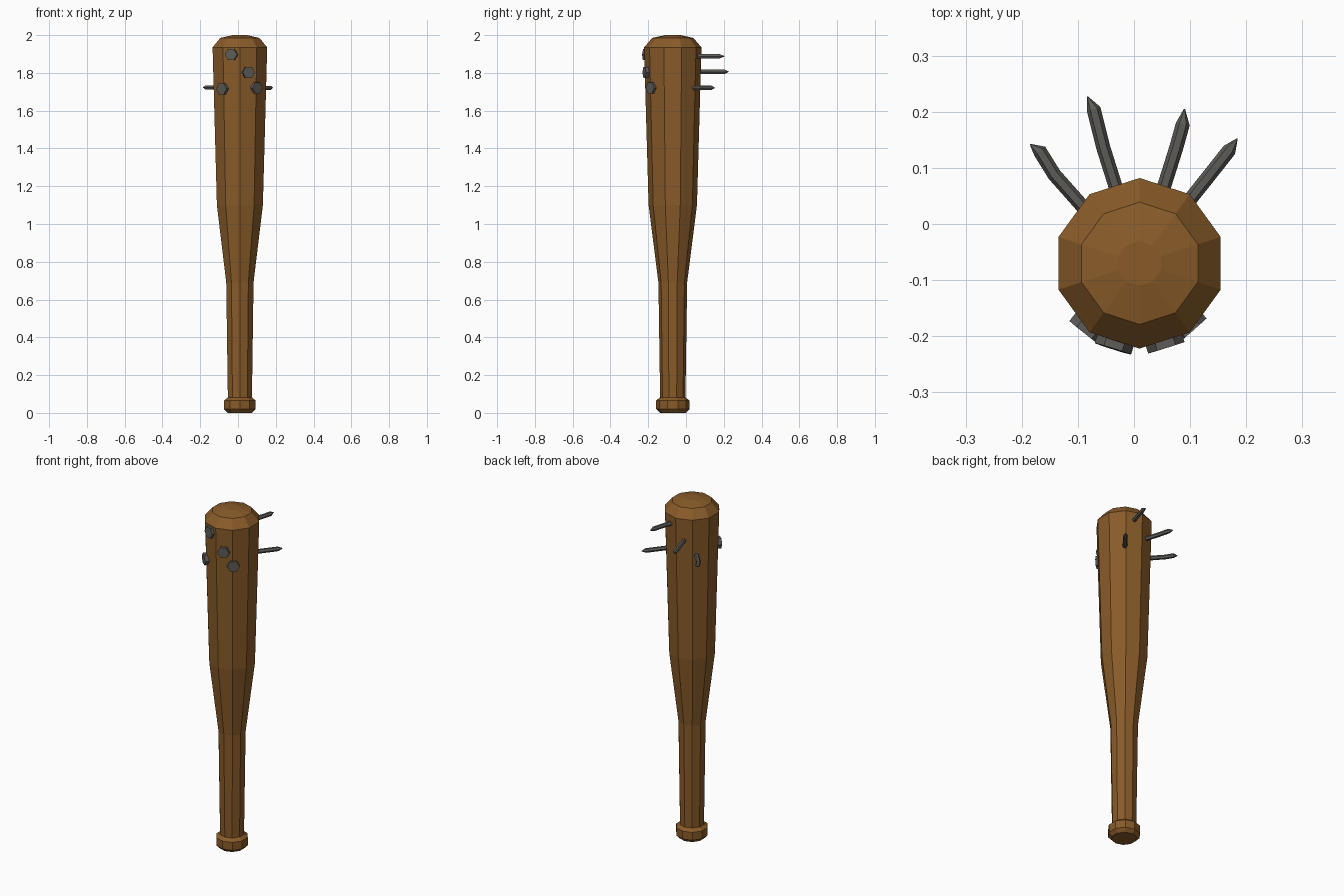
import bpy, bmesh, math
from mathutils import Vector

if "Cube" in bpy.data.objects:
    bpy.data.objects.remove(bpy.data.objects["Cube"])

CX, CY = 0.01, -0.07


def material(name, rgb):
    m = bpy.data.materials.new(name)
    m.diffuse_color = (*rgb, 1)
    m.use_nodes = True
    m.node_tree.nodes["Principled BSDF"].inputs["Base Color"].default_value = m.diffuse_color
    return m


wood = material("wood", (0.25, 0.105, 0.022))
iron = material("iron", (0.11, 0.105, 0.095))


def loft(name, stations, sides, mat):
    """Skin polygon rings; each station is (centre, axis, radius)."""
    bm = bmesh.new()
    rings = []
    for c, axis, r in stations:
        t = Vector(axis).normalized()
        if abs(t.z) > 0.9:
            u = Vector((0, 1, 0))
        else:
            u = t.cross(Vector((0, 0, 1))).normalized()
        v = t.cross(u)
        ring = []
        for i in range(sides):
            a = 2 * math.pi * i / sides
            ring.append(bm.verts.new(Vector(c) + r * (u * math.cos(a) + v * math.sin(a))))
        rings.append(ring)
    for lo, hi in zip(rings, rings[1:]):
        for i in range(sides):
            j = (i + 1) % sides
            bm.faces.new((lo[i], lo[j], hi[j], hi[i]))
    bm.faces.new(rings[0][::-1])
    bm.faces.new(rings[-1])
    bmesh.ops.recalc_face_normals(bm, faces=bm.faces)
    me = bpy.data.meshes.new(name)
    bm.to_mesh(me)
    bm.free()
    me.materials.append(mat)
    ob = bpy.data.objects.new(name, me)
    bpy.context.collection.objects.link(ob)
    return ob


# Ten-sided wooden bat: knob, handle, taper, barrel and domed end (radius, z)
profile = [(0.068, 0.0), (0.088, 0.02), (0.088, 0.066), (0.067, 0.082),
           (0.076, 0.69), (0.128, 1.10), (0.152, 1.935), (0.109, 1.985), (0.04, 2.0)]
loft("bat", [((CX, CY, z), (0, 0, 1), r) for r, z in profile], 10, wood)

# Nails driven through the barrel: head, exit point, bend, shoulder, tip (x, y), heights
nails = [
    ((-0.035, -0.214), (0.053, 0.065), (0.075, 0.135), (0.087, 0.178), (0.090, 0.205), 1.897, 1.888),
    ((0.055, -0.212), (-0.033, 0.067), (-0.055, 0.137), (-0.072, 0.205), (-0.083, 0.227), 1.802, 1.806),
    ((0.098, -0.184), (-0.095, 0.035), (-0.142, 0.088), (-0.168, 0.130), (-0.185, 0.142), 1.721, 1.723),
    ((-0.083, -0.187), (0.105, 0.050), (0.140, 0.094), (0.170, 0.132), (0.184, 0.152), 1.716, 1.721),
]
for n, (*pts, z0, z1) in enumerate(nails, 1):
    zs = (z0, z1, z1, z1, z1)
    p = [Vector((x, y, z)) for (x, y), z in zip(pts, zs)]
    # Flat hexagonal head
    d = (p[1] - p[0]).normalized()
    loft(f"nail_head_{n}", [(p[0] - d * 0.009, d, 0.034), (p[0] + d * 0.013, d, 0.034)], 6, iron)
    # Bent, pointed shaft
    stations = []
    for i, c in enumerate(p):
        axis = p[min(i + 1, 4)] - p[max(i - 1, 0)]
        stations.append((c, axis, 0.001 if i == 4 else 0.0125))
    loft(f"nail_shaft_{n}", stations, 6, iron)
